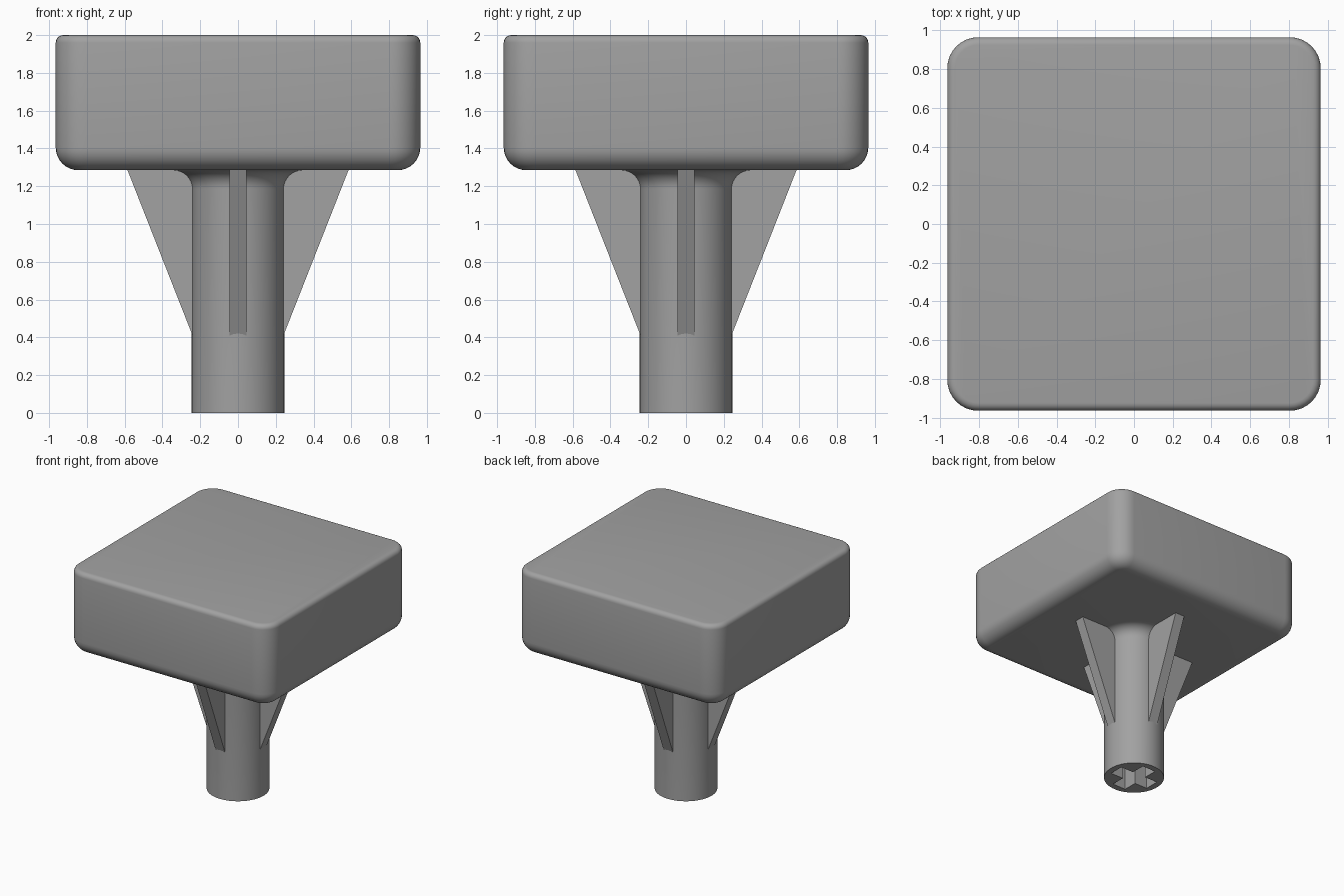
import bpy, bmesh, math

if "Cube" in bpy.data.objects:
    bpy.data.objects.remove(bpy.data.objects["Cube"])

grey = bpy.data.materials.new("plain grey")
grey.diffuse_color = (0.36, 0.36, 0.36, 1)
grey.use_nodes = True
grey.node_tree.nodes["Principled BSDF"].inputs["Base Color"].default_value = grey.diffuse_color


def skin(name, rings):
    """Closed solid through equal-length rings of points, capped at both ends."""
    bm = bmesh.new()
    loops = [[bm.verts.new(p) for p in ring] for ring in rings]
    for a, b in zip(loops, loops[1:]):
        n = len(a)
        for i in range(n):
            j = (i + 1) % n
            bm.faces.new((a[i], a[j], b[j], b[i]))
    bm.faces.new(loops[0][::-1])
    bm.faces.new(loops[-1])
    bmesh.ops.recalc_face_normals(bm, faces=bm.faces)
    mesh = bpy.data.meshes.new(name)
    bm.to_mesh(mesh)
    bm.free()
    mesh.materials.append(grey)
    ob = bpy.data.objects.new(name, mesh)
    bpy.context.collection.objects.link(ob)
    return ob


def smooth(ob):
    bpy.ops.object.select_all(action='DESELECT')
    ob.select_set(True)
    bpy.context.view_layer.objects.active = ob
    bpy.ops.object.shade_smooth_by_angle(angle=math.radians(30))


def quarter(r, steps):
    """Points of a quarter arc as (1 - sin, 1 - cos) offsets scaled by r."""
    angles = [math.pi / 2 * i / steps for i in range(steps + 1)]
    return [(r * (1 - math.sin(t)), r * (1 - math.cos(t))) for t in angles]


# Cap block: rounded square, large fillet below and small fillet above
HALF, CORNER, BOTTOM, TOP = 0.965, 0.16, 1.285, 2.0


def rounded_square(inset, z, steps=8):
    centre, r = HALF - CORNER, CORNER - inset
    pts = []
    for k, (sx, sy) in enumerate(((1, 1), (-1, 1), (-1, -1), (1, -1))):
        for i in range(steps + 1):
            t = math.pi / 2 * (k + i / steps)
            pts.append((sx * centre + r * math.cos(t),
                        sy * centre + r * math.sin(t), z))
    return pts


profile = [(d, BOTTOM + h) for d, h in quarter(0.12, 8)]
profile += [(d, TOP - h) for d, h in reversed(quarter(0.04, 5))]
smooth(skin("cap_block", [rounded_square(d, z) for d, z in profile]))

# Stem: round post flaring into the block
RADIUS, FLARE = 0.245, 0.10
post = [(RADIUS, 0.0)]
post += [(RADIUS + h, BOTTOM - d) for d, h in quarter(FLARE, 8)]
post.append((RADIUS + FLARE, BOTTOM + 0.02))
SEG = 64
stem = skin("stem", [[(r * math.cos(2 * math.pi * i / SEG),
                       r * math.sin(2 * math.pi * i / SEG), z)
                      for i in range(SEG)] for r, z in post])

# Cross-shaped socket cut into the foot of the stem
L, W, DEPTH = 0.19, 0.065, 0.38
cross = []
for k in range(4):
    c, s = ((1, 0), (0, 1), (-1, 0), (0, -1))[k]
    cross += [(x * c - y * s, x * s + y * c) for x, y in ((L, -W), (L, W), (W, W))]
cutter = skin("socket_cutter", [[(x, y, z) for x, y in cross] for z in (-0.1, DEPTH)])
cutter.hide_render = True
cut = stem.modifiers.new("socket", 'BOOLEAN')
cut.operation = 'DIFFERENCE'
cut.solver = 'EXACT'
cut.object = cutter
bpy.context.view_layer.objects.active = stem
bpy.ops.object.modifier_apply(modifier=cut.name)
bpy.data.objects.remove(cutter)
smooth(stem)

# Four triangular ribs bracing the stem against the block
fin = ((0.20, 0.306), (0.585, BOTTOM), (0.585, BOTTOM + 0.01), (0.20, BOTTOM + 0.01))
for k in range(4):
    rib = skin(f"rib_{k + 1}", [[(x, y, z) for x, z in fin] for y in (-0.045, 0.045)])
    rib.rotation_euler.z = k * math.pi / 2
